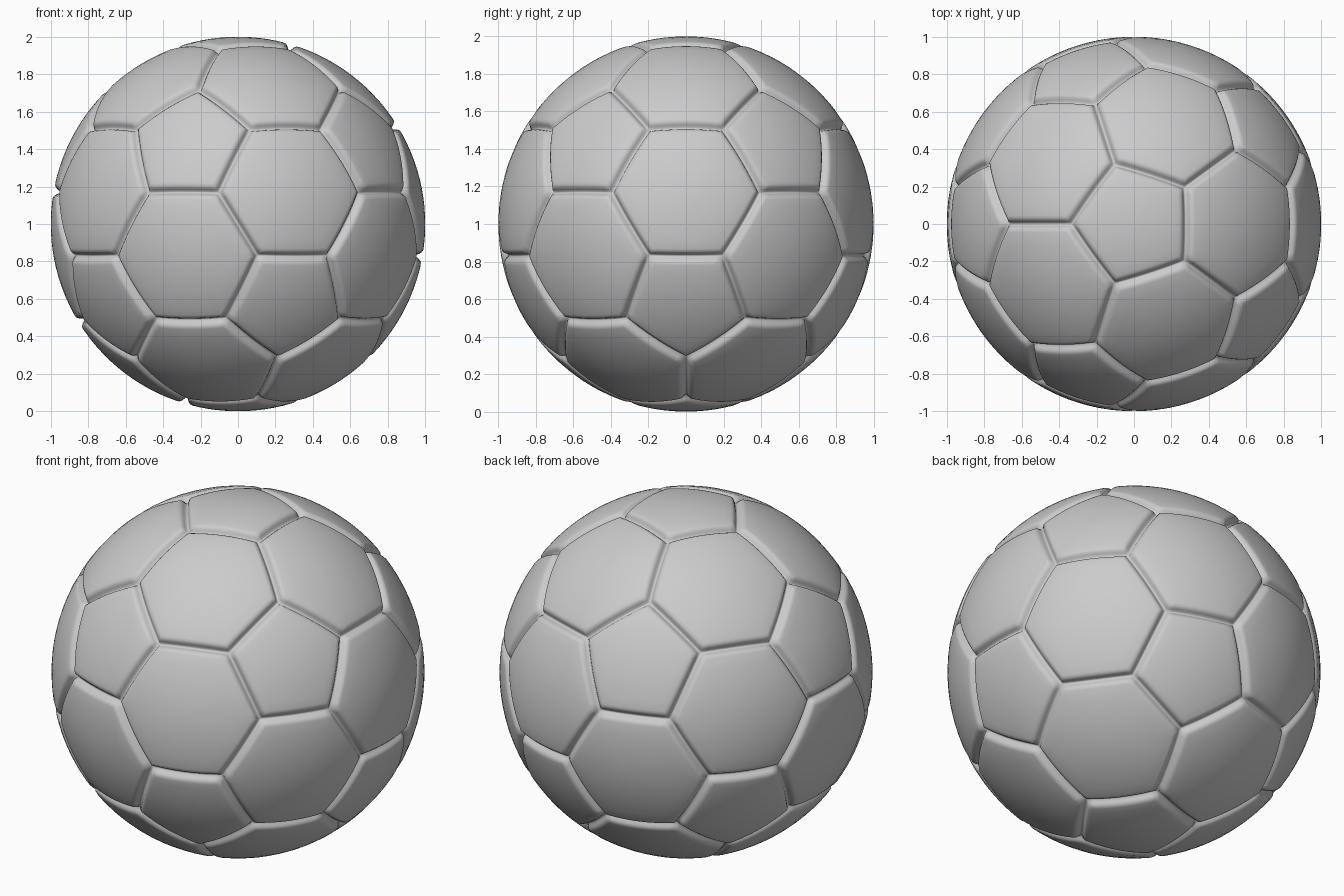
import bpy, bmesh
from math import sin, cos, pi, sqrt
from mathutils import Vector

cube = bpy.data.objects.get("Cube")
if cube:
    bpy.data.objects.remove(cube, do_unlink=True)

STEPS = 12                       # segments along each panel side
# Seam cross-section: (distance from the seam, radius of the ball there)
SEAM = [(0, 0.966), (0.006, 0.968), (0.014, 0.981), (0.022, 0.991),
        (0.032, 0.998), (0.046, 1)]
INNER = [0.7, 0.55, 0.4, 0.25, 0.12]   # rings towards the panel centre

# Panel layout: an icosahedron standing on a corner, with its corners cut off
h, r = 1 / sqrt(5), 2 / sqrt(5)
corners = [Vector((0, 0, 1)), Vector((0, 0, -1))]
for k in range(5):
    a = 2 * pi * k / 5
    corners.append(Vector((r * cos(a), r * sin(a), -h)))
    corners.append(Vector((-r * cos(a), -r * sin(a), h)))
layout = bmesh.new()
for a in corners:
    for b in corners:
        if 0.1 < (a - b).length < 1.1:
            layout.verts.new(a.lerp(b, 1 / 3).normalized())
bmesh.ops.convex_hull(layout, input=layout.verts[:])
bmesh.ops.dissolve_limit(layout, angle_limit=0.1, verts=layout.verts[:],
                         edges=layout.edges[:])

# Each panel: concentric rings bulged onto the sphere, dipping at the seam
ball = bmesh.new()
for face in layout.faces:
    pts = [v.co.copy() for v in face.verts]
    centre = sum(pts, Vector()) / len(pts)
    apothem = ((pts[0] + pts[1]) / 2 - centre).length
    outline = [p.lerp(q, i / STEPS)
               for p, q in zip(pts, pts[1:] + pts[:1]) for i in range(STEPS)]
    rings = [(1 - d / apothem, rad) for d, rad in SEAM] + [(t, 1) for t in INNER]
    previous = None
    for t, rad in rings:
        ring = [ball.verts.new(centre.lerp(p, t).normalized() * rad) for p in outline]
        if previous:
            for i in range(len(ring)):
                ball.faces.new((previous[i - 1], previous[i], ring[i], ring[i - 1]))
        previous = ring
    middle = ball.verts.new(centre.normalized())
    for i in range(len(previous)):
        ball.faces.new((previous[i - 1], previous[i], middle))
layout.free()

# Join the panels along the seams and rest the ball on the ground
bmesh.ops.remove_doubles(ball, verts=ball.verts[:], dist=0.0005)
bmesh.ops.recalc_face_normals(ball, faces=ball.faces[:])
bmesh.ops.translate(ball, verts=ball.verts[:], vec=(0, 0, 1))
for f in ball.faces:
    f.smooth = True
mesh = bpy.data.meshes.new("panelled_ball")
ball.to_mesh(mesh)
ball.free()
obj = bpy.data.objects.new("panelled_ball", mesh)
bpy.context.collection.objects.link(obj)

# Single light grey material
mat = bpy.data.materials.new("light_grey")
mat.use_nodes = True
grey = (0.6, 0.6, 0.6, 1)
mat.diffuse_color = grey
mat.node_tree.nodes["Principled BSDF"].inputs["Base Color"].default_value = grey
mesh.materials.append(mat)
